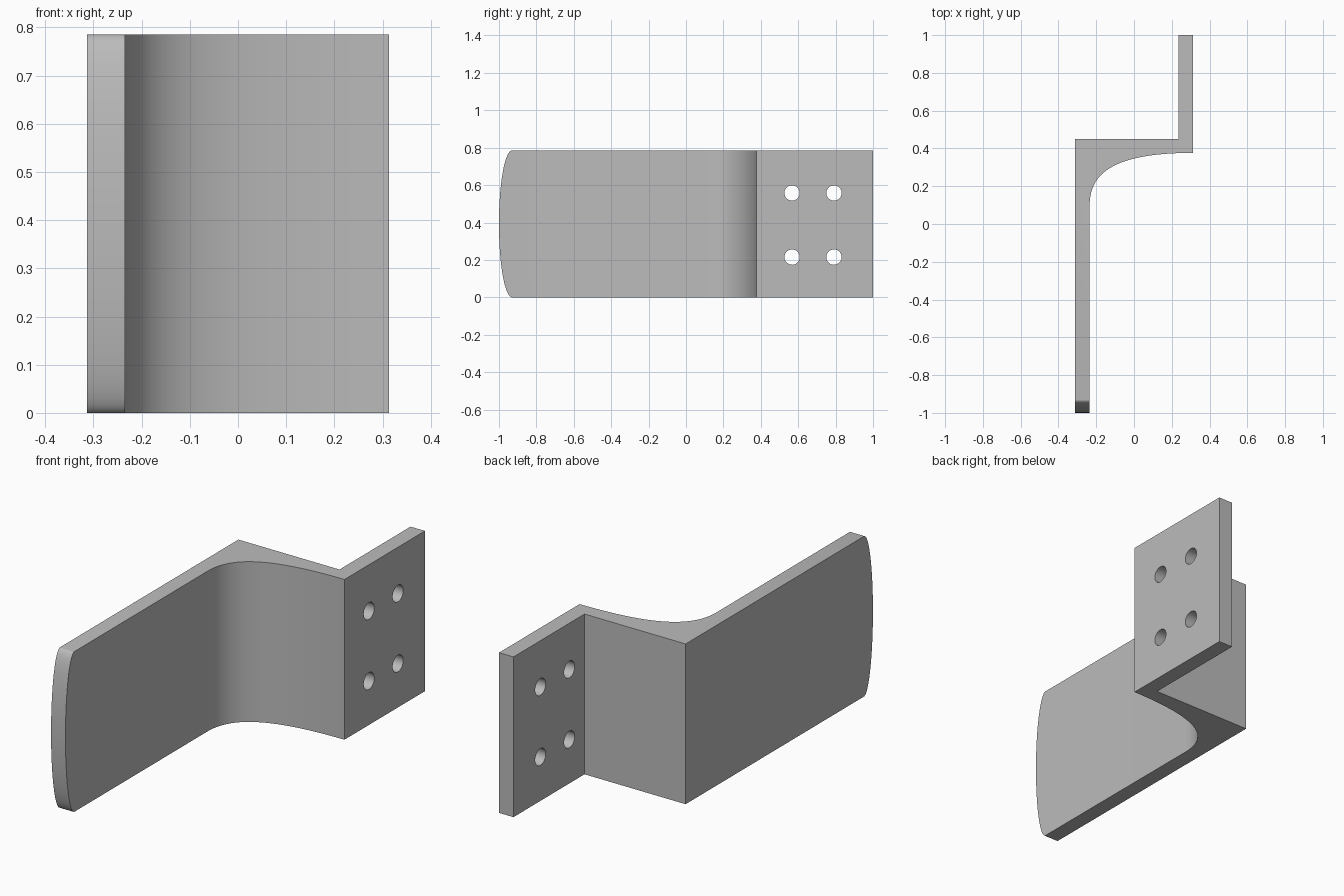
import bpy
import bmesh
from math import sin, cos, pi, radians
from mathutils import Vector
from mathutils.geometry import interpolate_bezier

if "Cube" in bpy.data.objects:
    bpy.data.objects.remove(bpy.data.objects["Cube"])

HEIGHT = 0.785
HALF = HEIGHT / 2


def prism(name, points, sweep):
    """Solid made by sweeping a closed outline along a vector."""
    bm = bmesh.new()
    base = bm.faces.new([bm.verts.new(p) for p in points])
    top = bmesh.ops.extrude_face_region(bm, geom=[base])["geom"]
    moved = [v for v in top if isinstance(v, bmesh.types.BMVert)]
    bmesh.ops.translate(bm, verts=moved, vec=sweep)
    bmesh.ops.recalc_face_normals(bm, faces=bm.faces)
    mesh = bpy.data.meshes.new(name)
    bm.to_mesh(mesh)
    bm.free()
    obj = bpy.data.objects.new(name, mesh)
    bpy.context.collection.objects.link(obj)
    return obj


def cut(target, cutter, operation):
    """Apply a boolean and discard the cutter."""
    cutter.hide_render = True
    mod = target.modifiers.new("cut", "BOOLEAN")
    mod.operation, mod.solver, mod.object = operation, "EXACT", cutter
    bpy.ops.object.select_all(action="DESELECT")
    bpy.context.view_layer.objects.active = target
    target.select_set(True)
    bpy.ops.object.modifier_apply(modifier=mod.name)
    bpy.data.objects.remove(cutter)


# Stepped plan outline with the curved fillet, swept upwards
fillet = interpolate_bezier(Vector((-0.235, 0.1)), Vector((-0.235, 0.3)),
                            Vector((-0.05, 0.375)), Vector((0.313, 0.377)), 25)
plan = [(-0.313, 0.45), (-0.313, -1.1), (-0.235, -1.1)]
plan += [tuple(p) for p in fillet]
plan += [(0.313, 1), (0.235, 1), (0.235, 0.45)]
bracket = prism("bracket", [(x, y, -0.1) for x, y in plan], (0, 0, HEIGHT + 0.2))

# Side outline: straight edges and a shallow elliptical front end
arc = [pi * i / 48 for i in range(49)]
side = [(-1, -0.93 - 0.07 * sin(a), HALF - HALF * cos(a)) for a in arc]
side += [(-1, 1.1, HEIGHT), (-1, 1.1, 0)]
cut(bracket, prism("side_cutter", side, (2, 0, 0)), "INTERSECT")

# Four bolt holes through the rear flange
for y in (0.567, 0.791):
    for z in (0.215, 0.558):
        bpy.ops.mesh.primitive_cylinder_add(vertices=32, radius=0.041, depth=0.3,
                                            location=(0.274, y, z), rotation=(0, pi / 2, 0))
        cut(bracket, bpy.context.object, "DIFFERENCE")

# Plain grey finish
grey = bpy.data.materials.new("grey")
grey.use_nodes = True
grey.diffuse_color = (0.5, 0.5, 0.5, 1)
grey.node_tree.nodes["Principled BSDF"].inputs["Base Color"].default_value = (0.5, 0.5, 0.5, 1)
bracket.data.materials.clear()
bracket.data.materials.append(grey)

bpy.ops.object.select_all(action="DESELECT")
bpy.context.view_layer.objects.active = bracket
bracket.select_set(True)
bpy.ops.object.shade_smooth_by_angle(angle=radians(30))
